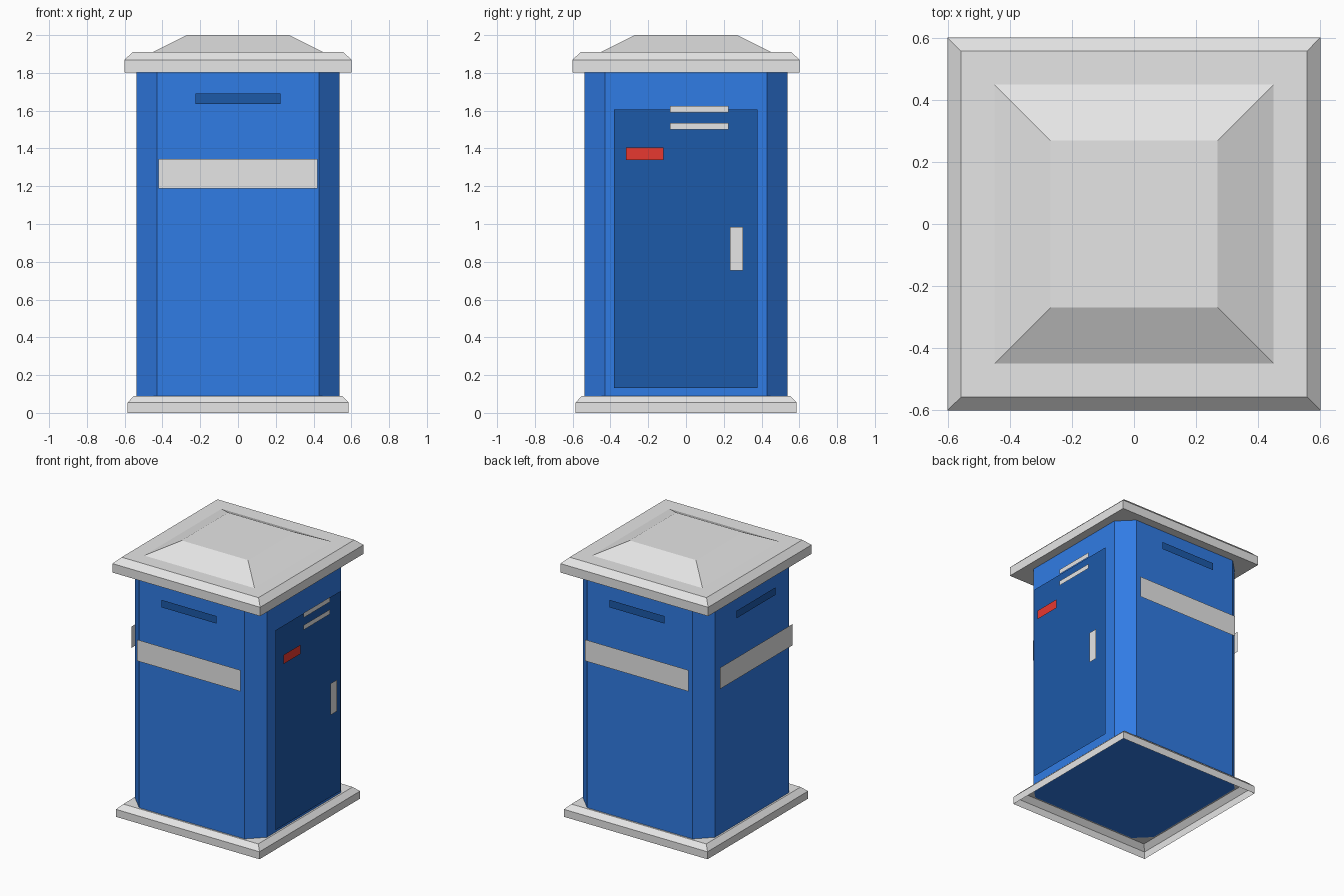
import bpy
import bmesh
from math import pi
from mathutils import Matrix

cube = bpy.data.objects.get("Cube")
if cube:
    bpy.data.objects.remove(cube, do_unlink=True)


def material(name, rgb):
    mat = bpy.data.materials.new(name)
    mat.use_nodes = True
    color = (*rgb, 1)
    mat.diffuse_color = color
    mat.node_tree.nodes["Principled BSDF"].inputs["Base Color"].default_value = color
    return mat


BLUE = material("bright blue", (0.03, 0.2, 0.78))
DARK = material("dark blue", (0.012, 0.1, 0.395))
GREY = material("light grey", (0.79, 0.79, 0.79))
RED = material("red", (0.8, 0.04, 0.03))

WALL = 0.537      # half width of the cabinet
PANEL = 0.034     # gap between a wall and its panels
FITTING = 0.056   # gap between the door wall and the door fittings


def finish(name, bm, mat):
    mesh = bpy.data.meshes.new(name)
    bm.to_mesh(mesh)
    bm.free()
    mesh.materials.append(mat)
    obj = bpy.data.objects.new(name, mesh)
    bpy.context.collection.objects.link(obj)


def outline(half, cut):
    """Square outline, with cut corners when cut is above zero."""
    corners = []
    for sx, sy in ((1, 1), (-1, 1), (-1, -1), (1, -1)):
        ends = [(sx * half, sy * (half - cut)), (sx * (half - cut), sy * half)]
        if sx * sy < 0:
            ends.reverse()
        corners += ends if cut else ends[:1]
    return corners


def stack(name, profile, mat, cut=0, floor=True):
    """Loft square outlines through (half width, height) pairs."""
    bm = bmesh.new()
    rings = [[bm.verts.new((x, y, z)) for x, y in outline(half, cut)]
             for half, z in profile]
    for low, high in zip(rings, rings[1:]):
        for i in range(len(low)):
            j = (i + 1) % len(low)
            bm.faces.new((low[i], low[j], high[j], high[i]))
    if floor:
        bm.faces.new(reversed(rings[0]))
    bm.faces.new(rings[-1])
    finish(name, bm, mat)


def panel(name, turn, u, z, gap, mat):
    """Flat sheet before a wall; turn counts quarter turns from the front."""
    bm = bmesh.new()
    y = -WALL - gap
    bm.faces.new([bm.verts.new(p) for p in (
        (u[0], y, z[0]), (u[1], y, z[0]), (u[1], y, z[1]), (u[0], y, z[1]))])
    bm.transform(Matrix.Rotation(turn * pi / 2, 4, "Z"))
    finish(name, bm, mat)


# Hollow plinth, cabinet and roof
stack("plinth", [(0.585, 0), (0.585, 0.055), (0.55, 0.09)], GREY, floor=False)
stack("cabinet", [(WALL, 0.087), (WALL, 1.82)], BLUE, cut=0.107)
stack("roof", [(0.602, 1.802), (0.602, 1.868), (0.558, 1.91),
               (0.45, 1.91), (0.27, 2.0)], GREY)

# Slot and band on the three plain walls
for turn, side in ((0, "front"), (2, "back"), (3, "right")):
    panel(side + "_slot", turn, (-0.225, 0.225), (1.635, 1.69), PANEL, DARK)
    panel(side + "_band", turn, (-0.422, 0.422), (1.187, 1.344), PANEL, GREY)

# Door with its fittings on the left wall
panel("door", 1, (-0.38, 0.378), (0.132, 1.605), PANEL, DARK)
panel("upper_vent", 1, (-0.085, 0.225), (1.59, 1.625), FITTING, GREY)
panel("lower_vent", 1, (-0.085, 0.225), (1.5, 1.535), FITTING, GREY)
panel("warning_label", 1, (-0.318, -0.12), (1.338, 1.405), FITTING, RED)
panel("door_handle", 1, (0.232, 0.303), (0.753, 0.985), FITTING, GREY)
